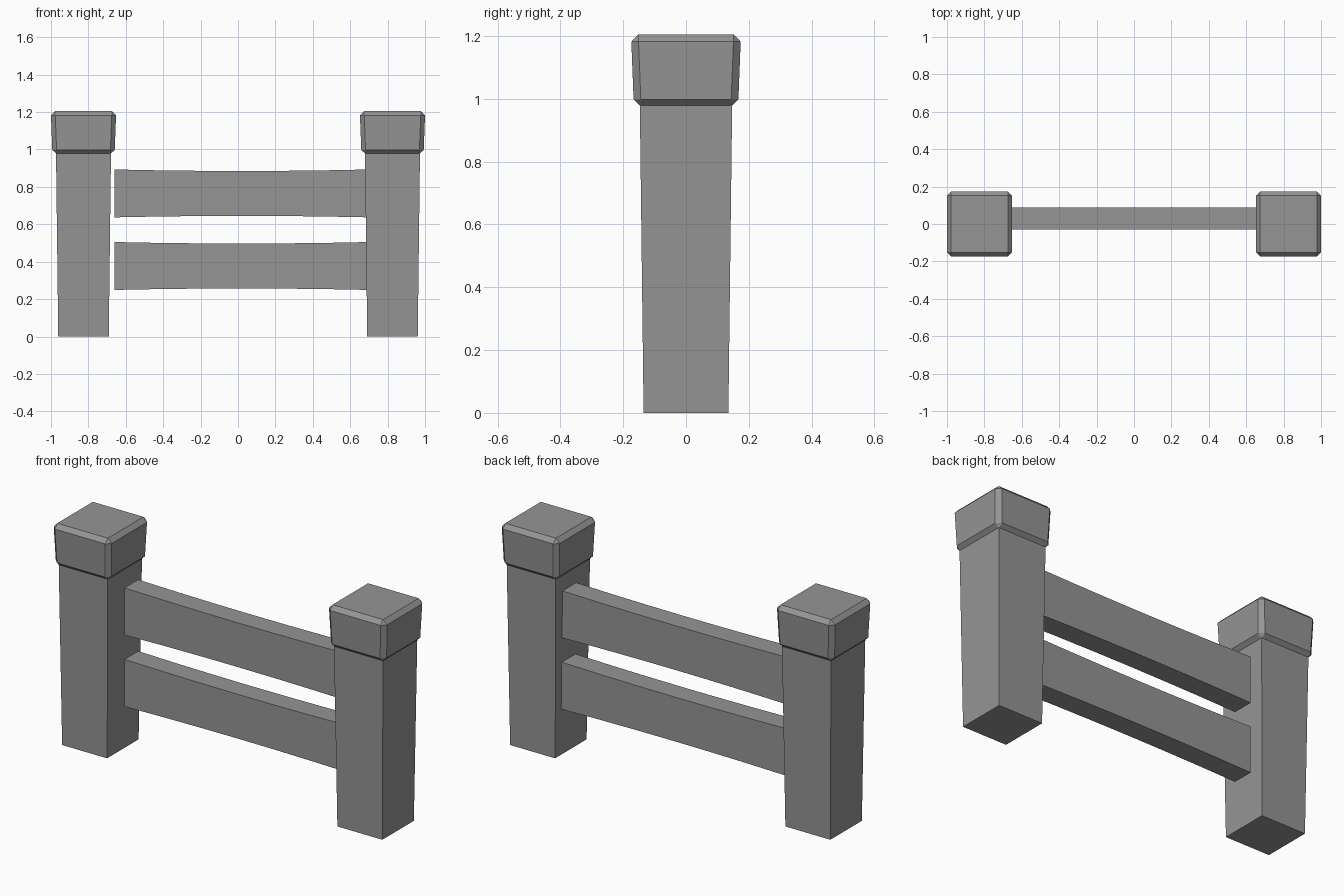
import bpy
import bmesh

cube = bpy.data.objects.get("Cube")
if cube:
    bpy.data.objects.remove(cube, do_unlink=True)

grey = bpy.data.materials.new("stone grey")
grey.use_nodes = True
colour = (0.3, 0.3, 0.3, 1)
grey.diffuse_color = colour
grey.node_tree.nodes["Principled BSDF"].inputs["Base Color"].default_value = colour


def finish(name, bm):
    bmesh.ops.recalc_face_normals(bm, faces=bm.faces)
    mesh = bpy.data.meshes.new(name)
    bm.to_mesh(mesh)
    bm.free()
    mesh.materials.append(grey)
    obj = bpy.data.objects.new(name, mesh)
    bpy.context.collection.objects.link(obj)
    return obj


def tapered_block(name, x, z0, z1, half0, half1, bevel=0):
    """Square block whose half width runs from half0 up to half1."""
    bm = bmesh.new()
    bmesh.ops.create_cube(bm, size=2)
    for v in bm.verts:
        half, z = (half1, z1) if v.co.z > 0 else (half0, z0)
        v.co = (x + v.co.x * half, v.co.y * half, z)
    if bevel:
        bmesh.ops.bevel(bm, geom=bm.edges[:], offset=bevel, segments=1,
                        profile=0.5, affect='EDGES')
    return finish(name, bm)


def rail(name, z, x0=-0.66, x1=0.70, steps=6):
    """Plank with a gently narrowed middle, lofted from rectangular sections."""
    bm = bmesh.new()
    rings = []
    for i in range(steps + 1):
        t = i / steps
        h = 0.12 + 0.008 * (2 * t - 1) ** 2
        x = x0 + (x1 - x0) * t
        section = [(-0.03, -h), (0.087, -h), (0.087, h), (-0.03, h)]
        rings.append([bm.verts.new((x, y, z + dz)) for y, dz in section])
    for a, b in zip(rings, rings[1:]):
        for k in range(4):
            n = (k + 1) % 4
            bm.faces.new((a[k], a[n], b[n], b[k]))
    bm.faces.new(rings[0])
    bm.faces.new(rings[-1])
    return finish(name, bm)


# Posts with chamfered caps
for side, x in (("right", -0.826), ("left", 0.826)):
    tapered_block(side + "_post", x, 0, 0.98, 0.135, 0.147)
    tapered_block(side + "_post_cap", x, 0.975, 1.205, 0.166, 0.175, 0.023)

# Rails
rail("upper_rail", 0.765)
rail("lower_rail", 0.377)
